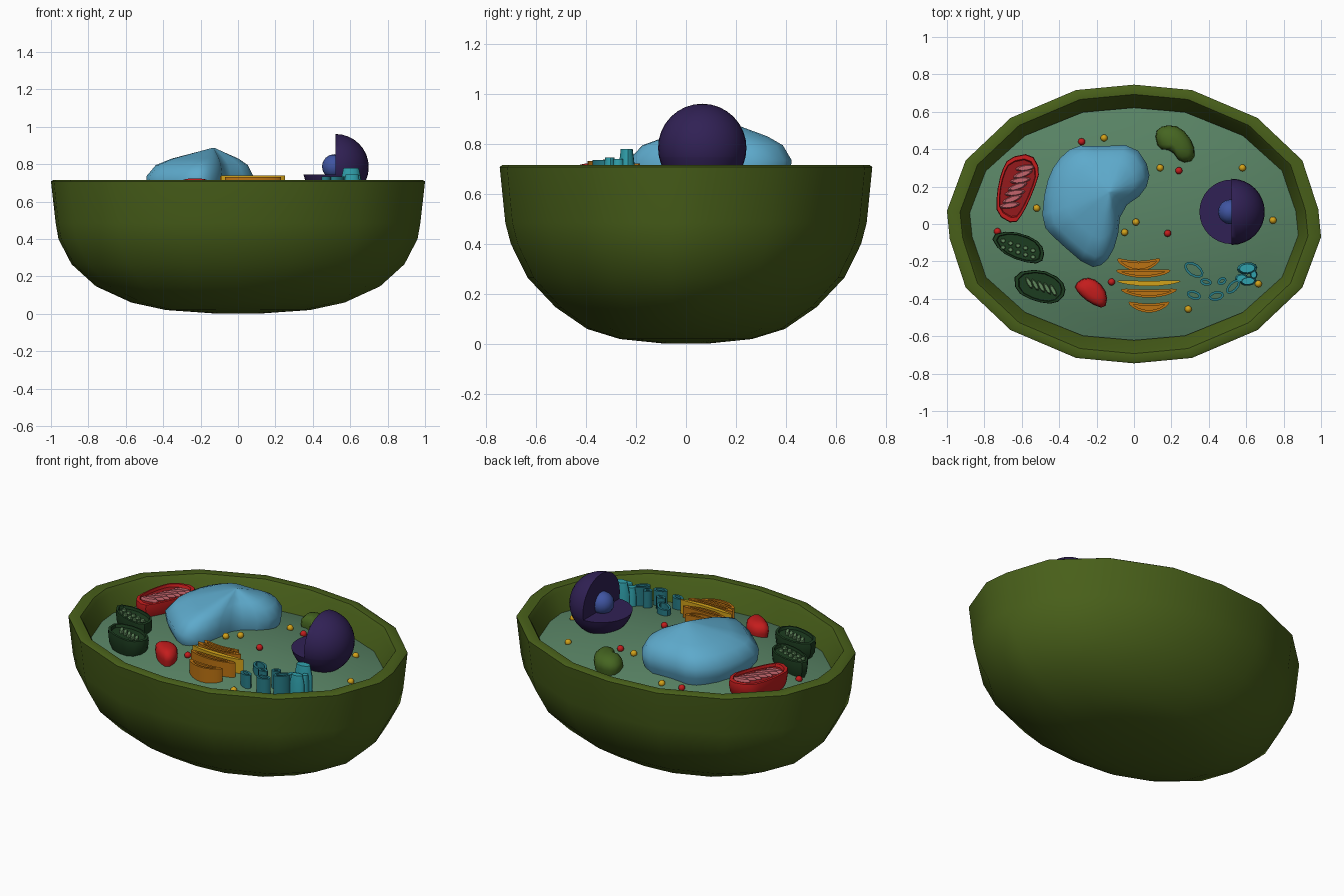
import bpy, bmesh, math
from mathutils import Vector

if "Cube" in bpy.data.objects:
    bpy.data.objects.remove(bpy.data.objects["Cube"])

def mat(name, c):
    m = bpy.data.materials.new(name)
    m.diffuse_color = (*c, 1)
    m.use_nodes = True
    m.node_tree.nodes["Principled BSDF"].inputs["Base Color"].default_value = m.diffuse_color
    return m

GREEN = mat("wall_green", (.065, .115, .01))
CYTO = mat("cytoplasm_green", (.10, .23, .13))
BLUE = mat("vacuole_blue", (.11, .40, .60))
PURPLE = mat("nucleus_purple", (.03, .015, .09))
INDIGO = mat("nucleolus_blue", (.05, .09, .36))
RED = mat("red", (.55, .012, .012))
DARKRED = mat("dark_red", (.3, .01, .012))
PINK = mat("pink", (.55, .13, .15))
DARKGREEN = mat("dark_green", (.012, .045, .014))
PALE = mat("grana_green", (.12, .25, .11))
LEAF = mat("leaf_green", (.06, .13, .015))
ORANGE = mat("orange", (.5, .17, .006))
GOLD = mat("gold", (.65, .36, .01))
TEAL = mat("teal", (.02, .20, .24))
CYAN = mat("cyan", (.03, .36, .42))

def finish(name, bm, m, angle=40):
    bmesh.ops.recalc_face_normals(bm, faces=bm.faces)
    me = bpy.data.meshes.new(name)
    bm.to_mesh(me)
    bm.free()
    ob = bpy.data.objects.new(name, me)
    bpy.context.collection.objects.link(ob)
    me.materials.append(m)
    bpy.ops.object.select_all(action='DESELECT')
    ob.select_set(True)
    bpy.context.view_layer.objects.active = ob
    bpy.ops.object.shade_smooth_by_angle(angle=math.radians(angle))
    return ob

def loft(name, rings, m, cap0=True, cap1=True, loop=False, angle=40):
    """Skin a list of point rings."""
    bm = bmesh.new()
    vs = [[bm.verts.new(p) for p in r] for r in rings]
    n = len(vs[0])
    pairs = list(zip(vs, vs[1:])) + ([(vs[-1], vs[0])] if loop else [])
    for a, b in pairs:
        for i in range(n):
            j = (i + 1) % n
            bm.faces.new((a[i], a[j], b[j], b[i]))
    if cap0 and not loop:
        bm.faces.new(vs[0])
    if cap1 and not loop:
        bm.faces.new(vs[-1])
    return finish(name, bm, m, angle)

def surf(x, y):
    return .69 - .12 * ((x / .87) ** 2 + (y / .61) ** 2)

def ball(name, p, r, m, seg=16):
    bm = bmesh.new()
    bmesh.ops.create_uvsphere(bm, u_segments=seg, v_segments=seg // 2, radius=r)
    bmesh.ops.translate(bm, verts=bm.verts, vec=p)
    return finish(name, bm, m)

# Cell wall: an 18-sided outline lofted through scaled rings, rim and inner side
half = [(1, -.07), (.985, .08), (.9, .34), (.66, .567), (.31, .716),
        (0, .745), (-.31, .716), (-.66, .567), (-.9, .34)]
OUT = half + [(-x, -y) for x, y in half]
def ring(sx, sy, z):
    return [(x * sx, y * sy, z) for x, y in OUT]
prof = [(.13, .12, .002), (.385, .355, .02), (.57, .53, .06), (.76, .70, .147), (.89, .85, .265),
        (.96, .94, .40), (.975, .97, .485), (1, 1, .708), (.985, .985, .716), (.93, .93, .713),
        (.915, .91, .69), (.865, .82, .54)]
loft("cell_wall", [ring(*p) for p in prof], GREEN, cap1=False)

# Cytoplasm: shallow dome
loft("cytoplasm", [ring(.88 * s, .835 * s, .69 - .11 * s * s) for s in (1, .85, .7, .5, .3, .1)],
     CYTO, cap0=False)

def smooth_outline(pts, k=2):
    """Round an outline by corner cutting."""
    pts = [Vector(p) for p in pts]
    for _ in range(k):
        pts = [q for a, b in zip(pts, pts[1:] + pts[:1]) for q in (a * .75 + b * .25, a * .25 + b * .75)]
    return pts

def blob(name, pts, levels, m, peak=None, k=1, angle=40):
    pts = smooth_outline(pts, k)
    c = sum(pts, Vector((0, 0))) / len(pts)
    pk = Vector(peak) if peak else c
    return loft(name, [[(*(pk.lerp(p, s) if z > .78 else c.lerp(p, s)), z) for p in pts]
                       for s, z in levels], m, angle=angle)

# Vacuole
vac = [(-.32, .42), (-.19, .415), (0, .425), (.09, .29), (.06, .17), (-.07, .08), (-.09, -.1),
       (-.155, -.215), (-.24, -.235), (-.41, -.09), (-.495, 0), (-.475, .2), (-.42, .33)]
blob("vacuole", vac, [(.88, .60), (.98, .68), (1, .735), (.86, .795), (.62, .83), (.3, .86), (.04, .885)],
     BLUE, peak=(-.13, .17), angle=60)

# Nucleus with its upper left quarter cut away
def part(name, cuts):
    bm = bmesh.new()
    bmesh.ops.create_uvsphere(bm, u_segments=32, v_segments=16, radius=.177)
    bmesh.ops.translate(bm, verts=bm.verts, vec=(.522, .065, .784))
    for co, no in cuts:
        g = bm.verts[:] + bm.edges[:] + bm.faces[:]
        r = bmesh.ops.bisect_plane(bm, geom=g, plane_co=co, plane_no=no, clear_outer=True)
        bmesh.ops.contextual_create(bm, geom=[e for e in r['geom_cut'] if isinstance(e, bmesh.types.BMEdge)])
    finish(name, bm, PURPLE)
part("nucleus_lower", [((0, 0, .745), (0, 0, 1))])
part("nucleus_upper", [((0, 0, .745), (0, 0, -1)), ((.522, 0, 0), (-1, 0, 0))])
ball("nucleolus", (.515, .065, .787), .066, INDIGO)

def cut_body(name, pts, m, inner):
    """Organelle sliced open: thin rim round a recessed floor."""
    blob(name, pts, [(.7, .58), (.95, .64), (1, .69), (.98, .712), (.86, .714), (.82, .695)], m)
    blob(name + "_floor", pts, [(.83, .69), (.83, .698)], inner)

# Mitochondrion with folded membranes
cut_body("mitochondrion", [(-.67, .355), (-.55, .38), (-.50, .29), (-.535, .18), (-.59, .06),
                           (-.64, -.005), (-.735, .05), (-.735, .16), (-.71, .28)], RED, DARKRED)
def disc(name, x, y, z0, z1, a, b, rot, m, n=12):
    def r(s, z):
        out = []
        for i in range(n):
            t = 2 * math.pi * i / n
            u, v = a * s * math.cos(t), b * s * math.sin(t)
            out.append((x + u * math.cos(rot) - v * math.sin(rot), y + u * math.sin(rot) + v * math.cos(rot), z))
        return out
    return loft(name, [r(1, z0), r(1, z0 + .7 * (z1 - z0)), r(.75, z1)], m)
for i in range(7):
    t = i / 6
    disc(f"crista_{i}", -.665 + .085 * t, .10 + .2 * t, .68, .714, .055, .016, .35 if i % 2 else .15, PINK)

# Chloroplasts with grana
cut_body("chloroplast_a", [(-.77, -.06), (-.66, -.035), (-.53, -.075), (-.475, -.14), (-.495, -.215),
                           (-.61, -.2), (-.72, -.145)], DARKGREEN, DARKGREEN)
cut_body("chloroplast_b", [(-.64, -.26), (-.50, -.24), (-.385, -.295), (-.36, -.37), (-.42, -.43),
                           (-.53, -.415), (-.635, -.36)], DARKGREEN, DARKGREEN)
for i in range(5):
    for j in (0, 1):
        disc(f"granum_a_{i}_{j}", -.70 + .04 * i, -.09 - .013 * i - .035 * j, .68, .71, .014, .012, 0, PALE, 8)
for i in range(5):
    disc(f"granum_b_{i}", -.56 + .032 * i, -.315 - .01 * i, .68, .711, .012, .036, .5, PALE, 8)

# Solid organelles
blob("leucoplast", [(.11, .49), (.16, .53), (.25, .52), (.32, .43), (.325, .34), (.25, .325), (.2, .395), (.13, .4)],
     [(.8, .58), (1, .645), (.95, .675), (.7, .70), (.3, .71)], LEAF, angle=60)
blob("whole_mitochondrion", [(-.32, -.325), (-.26, -.283), (-.19, -.305), (-.14, -.38), (-.155, -.455),
                             (-.235, -.425), (-.3, -.37)],
     [(.8, .60), (1, .67), (.95, .70), (.7, .718), (.3, .724)], RED, angle=60)

def wall_loop(name, pts, w, z0, z1, m):
    """Closed upright band following an outline."""
    n = len(pts)
    ins = []
    for i, p in enumerate(pts):
        d = (pts[(i + 1) % n] - pts[i - 1]).normalized()
        ins.append(p + Vector((-d.y, d.x)) * w)
    return loft(name, [[(*p, z) for p, z in zip(r, [zz] * n)] for r, zz in
                       ((pts, z0), (pts, z1), (ins, z1), (ins, z0))], m, loop=True)

def crescent(cx, cy, a, b, bend, n=20):
    out = []
    for i in range(n):
        t = 2 * math.pi * i / n
        x = a * math.cos(t)
        out.append(Vector((cx + x, cy + b * math.sin(t) + bend * (x / a) ** 2)))
    return out

# Golgi stack: bent cisternae, the middle one solid gold
for i, (cx, cy, a, b, bend) in enumerate([(.025, -.225, .115, .028, .035), (.05, -.265, .145, .022, .015),
                                          (.08, -.318, .17, .014, .012), (.08, -.372, .15, .022, .02),
                                          (.08, -.45, .11, .024, .03)]):
    pts = crescent(cx, cy, a, b, bend)
    if i == 2:
        loft("golgi_middle", [[(*p, z) for p in pts] for z in (.60, .725, .738)], GOLD)
    else:
        top = (.722, .735, 0, .732, .712)[i]
        wall_loop(f"golgi_{i}", pts, .013, .58, top, ORANGE)
        loft(f"golgi_floor_{i}", [[(*p, z) for p in pts] for z in (.60, top - .03)], ORANGE)

# Endoplasmic reticulum: open tubes and taller lumpy folds
for i, (x, y, a, b, rot, top) in enumerate([(.32, -.245, .058, .035, -.6, .70), (.32, -.38, .04, .024, -.3, .705),
                                            (.385, -.31, .032, .02, -.2, .715), (.44, -.385, .042, .026, .2, .715),
                                            (.47, -.305, .026, .02, .6, .735), (.53, -.335, .048, .026, .8, .735)]):
    pts = [Vector((x + a * math.cos(t) * math.cos(rot) - b * math.sin(t) * math.sin(rot),
                   y + a * math.cos(t) * math.sin(rot) + b * math.sin(t) * math.cos(rot)))
           for t in [k * math.pi / 6 for k in range(12)]]
    wall_loop(f"reticulum_tube_{i}", pts, .013, .56, top, TEAL)
for i, (x, y, a, b, top) in enumerate([(.605, -.237, .055, .032, .78), (.575, -.29, .035, .025, .735),
                                       (.61, -.305, .045, .025, .745), (.64, -.27, .02, .025, .74)]):
    disc(f"reticulum_fold_{i}", x, y, .56, top, a, b, .1, CYAN)

# Vesicles
gold = [(-.16, .46), (.14, .30), (.58, .30), (-.52, .085), (.01, .01), (-.05, -.045), (.743, .02),
        (.665, -.32), (.29, -.455)]
red = [(-.28, .44), (.24, .285), (-.73, -.04), (.18, -.05), (-.12, -.31)]
for nm, ps, m in (("gold_vesicle", gold, GOLD), ("red_vesicle", red, RED)):
    for i, (x, y) in enumerate(ps):
        ball(f"{nm}_{i}", (x, y, surf(x, y) + .012), .019, m, 12)
